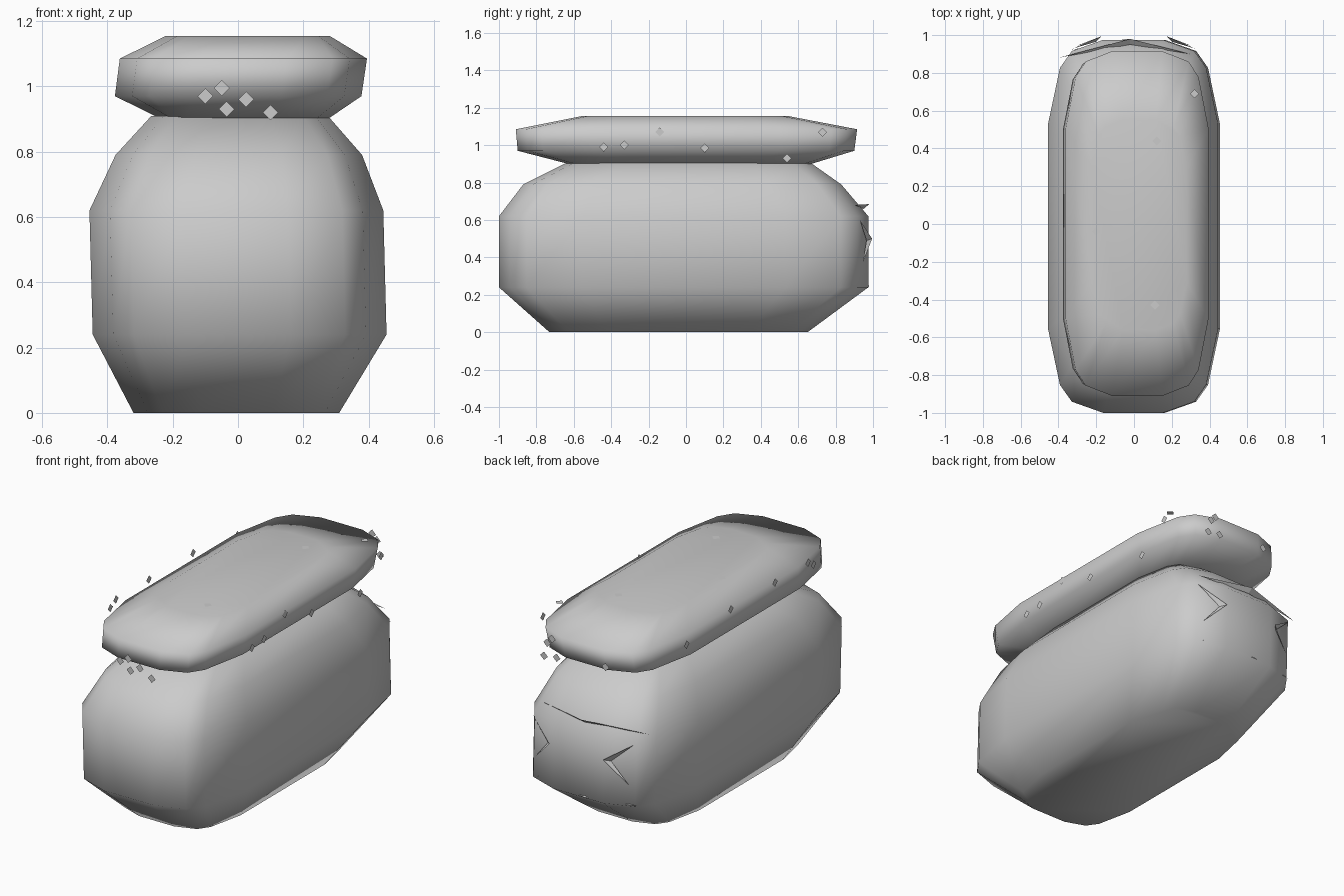
import bpy
from mathutils import Vector, Matrix
from math import pi

if "Cube" in bpy.data.objects:
    bpy.data.objects.remove(bpy.data.objects["Cube"])

QUAD = [(1, .55), (.86, .85), (.72, .94), (.35, 1)]


def make(name, verts, faces, smooth=True):
    me = bpy.data.meshes.new(name)
    me.from_pydata([tuple(v) for v in verts], [], faces)
    if smooth:
        me.polygons.foreach_set("use_smooth", [True] * len(me.polygons))
    me.update()
    ob = bpy.data.objects.new(name, me)
    bpy.context.collection.objects.link(ob)
    return ob


def outline():
    """Rounded rectangle, counter-clockwise, in unit half sizes."""
    q = QUAD
    r = q[::-1]
    return (q + [(-x, y) for x, y in r] + [(-x, -y) for x, y in q]
            + [(x, -y) for x, y in r])


def pillow(name, rings):
    """Loft of rounded outlines; each ring is z, xmin, xmax, ymin, ymax."""
    o = outline()
    n = len(o)
    verts = []
    for z, x0, x1, y0, y1 in rings:
        verts += [((x0 + x1) / 2 + px * (x1 - x0) / 2,
                   (y0 + y1) / 2 + py * (y1 - y0) / 2, z) for px, py in o]
    faces = [(k * n + i, k * n + (i + 1) % n, (k + 1) * n + (i + 1) % n, (k + 1) * n + i)
             for k in range(len(rings) - 1) for i in range(n)]
    top = (len(rings) - 1) * n
    faces += [tuple(range(n))[::-1], tuple(range(top, top + n))]
    return make(name, verts, faces)


# Plump body and the flatter cushion on top
pillow("body", [(0, -.32, .31, -.73, .65), (.24, -.445, .455, -1, .975),
                (.62, -.455, .445, -1, .975), (.79, -.375, .38, -.87, .83),
                (.91, -.265, .275, -.63, .66)])
pillow("top_cushion", [(.9, -.235, .275, -.63, .67), (.97, -.377, .378, -.90, .90),
                       (1.085, -.362, .395, -.91, .915), (1.155, -.22, .28, -.56, .55)])


# Small flat diamonds scattered around the cushion
def diamonds(name, points, u, v, r=.024):
    verts, faces = [], []
    for p in points:
        p, b = Vector(p), len(verts)
        verts += [p + r * u, p + r * v, p - r * u, p - r * v]
        faces.append((b, b + 1, b + 2, b + 3))
    make(name, verts, faces, False)


X, Y, Z = Vector((1, 0, 0)), Vector((0, 1, 0)), Vector((0, 0, 1))
diamonds("front_flecks", [(x, -.925, z) for x, z in
         [(-.1, .97), (-.05, .995), (-.035, .93), (.025, .96), (.1, .92)]], X, Z)
diamonds("back_flecks", [(x, .93, z) for x, z in
         [(-.14, 1.0), (.2, 1.07), (.23, 1.04), (.17, .97), (.25, .96)]], Z, X)
diamonds("right_flecks", [(.397, y, z) for y, z in
         [(-.44, .99), (-.33, 1.0), (-.14, 1.07), (.1, .985), (.54, .93), (.73, 1.07)]], Y, Z)
diamonds("left_flecks", [(-.39, y, z) for y, z in
         [(-.6, 1.07), (-.55, 1.1), (-.25, 1.1), (.15, 1.1), (.55, 1.05)]], Z, Y)
diamonds("top_flecks", [(x, y, 1.157) for x, y in
         [(-.2, -.04), (-.13, -.02), (.12, .44), (.11, -.43), (.32, .69)]], X, Y)


# Thin raised creases on the back end
def crease(name, a, tip, b, lift):
    a, tip, b = Vector(a), Vector(tip), Vector(b)
    out = tip + Vector(lift)
    make(name, [a, tip, b, out], [(0, 1, 3), (1, 2, 3)], False)


for s, side in ((-1, "left"), (1, "right")):
    crease(side + "_back_crease", (s * .32, .93, .60), (s * .2, .965, .49),
           (s * .30, .945, .37), (s * -.03, .03, .01))
crease("upper_back_crease", (-.40, .88, .66), (-.02, .95, .66), (.30, .90, .68), (0, .03, .025))
crease("lower_back_crease", (-.34, .92, .25), (-.04, .965, .27), (.30, .93, .26), (0, .015, -.025))
